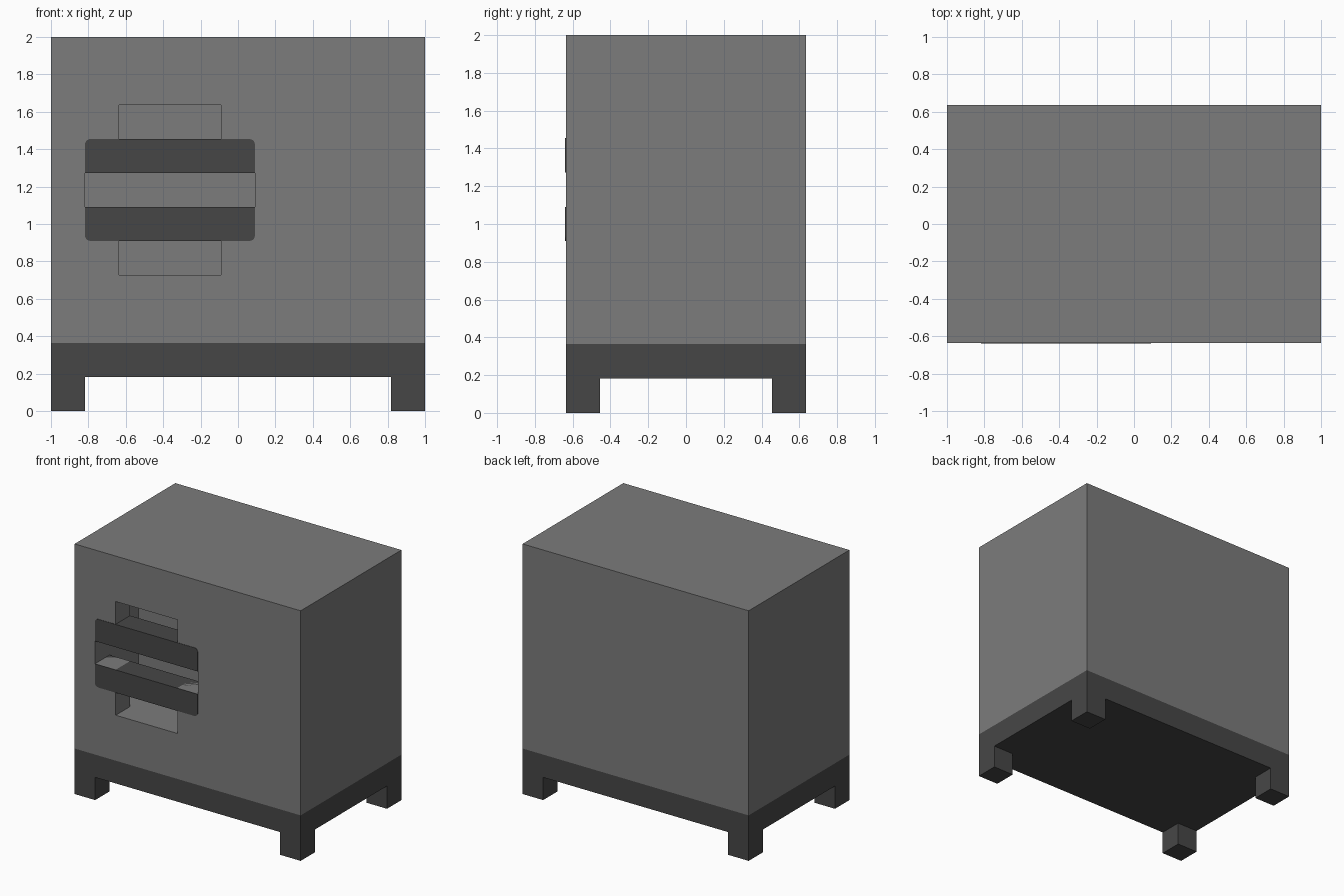
import bpy, bmesh, math
from mathutils import Vector, Matrix

if "Cube" in bpy.data.objects:
    bpy.data.objects.remove(bpy.data.objects["Cube"])

U = 2 / 11  # the model sits on an 11 x 7 x 11 grid of cells
ORIGIN = Vector((-1.0, -3.5 * U, 0.0))


def material(name, value):
    m = bpy.data.materials.new(name)
    m.diffuse_color = (value, value, value, 1)
    m.use_nodes = True
    m.node_tree.nodes["Principled BSDF"].inputs["Base Color"].default_value = m.diffuse_color
    return m


light = material("light grey", 0.2)
dark = material("dark grey", 0.062)


def finish(name, bm, mat):
    bmesh.ops.recalc_face_normals(bm, faces=bm.faces[:])
    me = bpy.data.meshes.new(name)
    bm.to_mesh(me)
    bm.free()
    me.materials.append(mat)
    ob = bpy.data.objects.new(name, me)
    bpy.context.collection.objects.link(ob)
    return ob


def box(name, lo, hi, mat):
    """Box between two grid corners."""
    lo, hi = Vector(lo), Vector(hi)
    bm = bmesh.new()
    bmesh.ops.create_cube(bm, size=1)
    bmesh.ops.transform(bm, verts=bm.verts[:], matrix=(
        Matrix.Translation(ORIGIN + (lo + hi) / 2 * U)
        @ Matrix.Diagonal((*((hi - lo) * U), 1))))
    return finish(name, bm, mat)


def solid(c):
    """True where a grid cell belongs to the hollowed body."""
    x, y, z = c
    if not (0 <= x < 11 and 0 <= y < 7 and 2 <= z < 11):
        return False
    if 1 <= y < 3 and 1 <= x < 6 and 4 <= z < 9:        # inner chamber
        return False
    if y == 0:                                          # cross-shaped opening
        if 2 <= x < 5 and 4 <= z < 9:
            return False
        if 1 <= x < 6 and z == 6:
            return False
    return True


# Body: a face wherever a solid cell meets an empty one
bm = bmesh.new()
for x in range(11):
    for y in range(7):
        for z in range(2, 11):
            c = (x, y, z)
            if not solid(c):
                continue
            for axis in range(3):
                for side in (0, 1):
                    n = list(c)
                    n[axis] += 2 * side - 1
                    if solid(n):
                        continue
                    a, b = (axis + 1) % 3, (axis + 2) % 3
                    corners = [(0, 0), (1, 0), (1, 1), (0, 1)]
                    if not side:
                        corners.reverse()
                    vs = []
                    for da, db in corners:
                        p = Vector(c)
                        p[axis] += side
                        p[a] += da
                        p[b] += db
                        vs.append(bm.verts.new(ORIGIN + p * U))
                    bm.faces.new(vs)
bmesh.ops.remove_doubles(bm, verts=bm.verts[:], dist=1e-4)
finish("body", bm, light)

# Base slab and four legs
box("base", (0, 0, 1), (11, 7, 2), dark)
for x, sx in ((0, "left"), (10, "right")):
    for y, sy in ((0, "front"), (6, "back")):
        box(f"{sy}_{sx}_leg", (x, y, 0), (x + 1, y + 1, 1), dark)


def bar(name, z0, outer):
    """Bar across the opening, outer corners rounded."""
    r, x0, x1 = 0.03, ORIGIN.x + U, ORIGIN.x + 6 * U
    zi, zo = (z0, z0 + U) if outer > 0 else (z0 + U, z0)
    y0, y1 = ORIGIN.y - 0.003, ORIGIN.y + U
    pts = [(x0, zi), (x1, zi)]
    for cx, start in ((x1 - r, 0), (x0 + r, 90)):
        for i in range(5):
            t = math.radians(start + 22.5 * i)
            pts.append((cx + r * math.cos(t), zo + outer * r * (math.sin(t) - 1)))
    bm = bmesh.new()
    f = bm.faces.new([bm.verts.new((x, y0, z)) for x, z in pts])
    ext = bmesh.ops.extrude_face_region(bm, geom=[f], use_keep_orig=True)
    moved = [g for g in ext["geom"] if isinstance(g, bmesh.types.BMVert)]
    bmesh.ops.translate(bm, verts=moved, vec=(0, y1 - y0, 0))
    finish(name, bm, dark)


bar("upper_bar", 7 * U, 1)
bar("lower_bar", 5 * U, -1)
